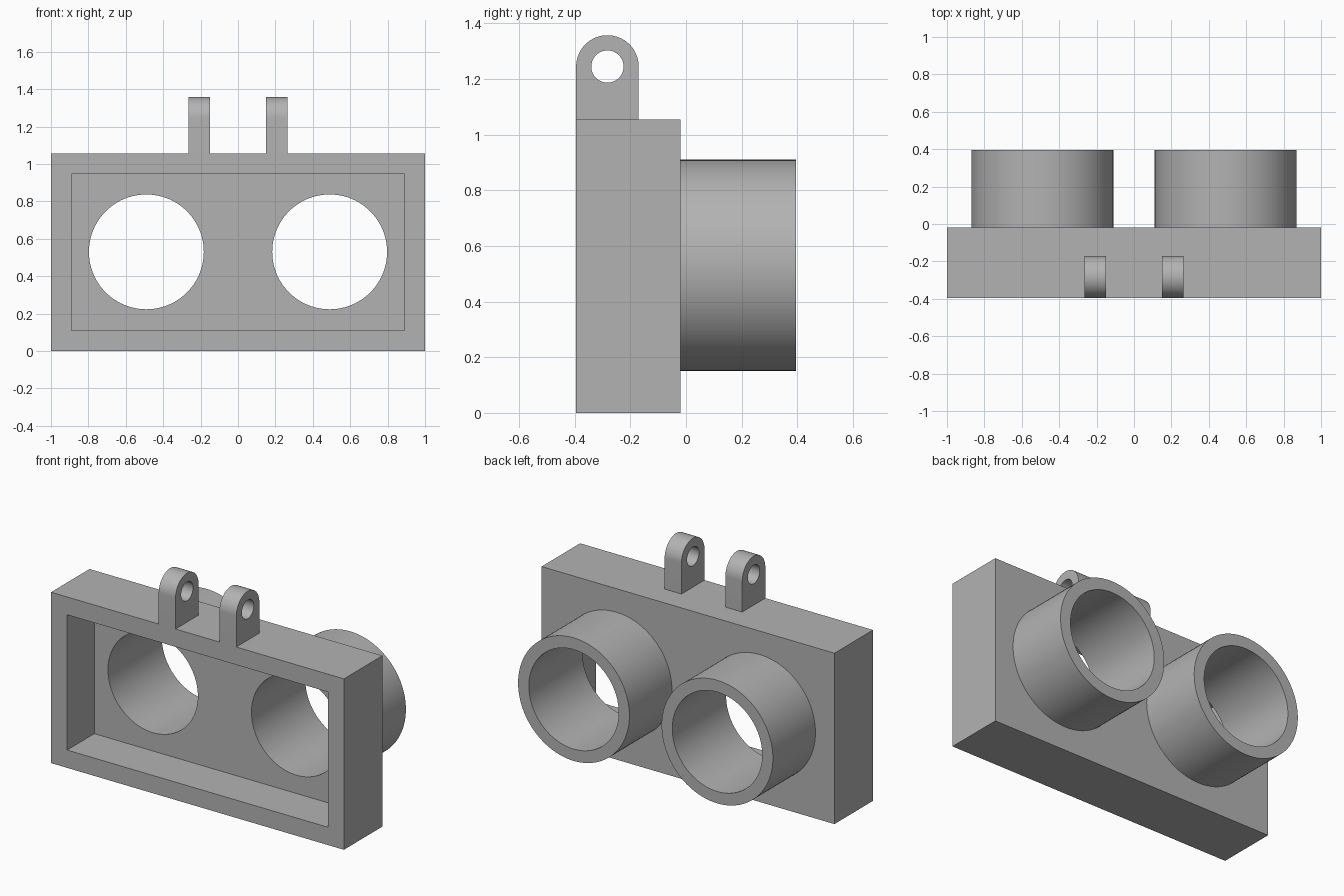
import bpy, bmesh, math
from mathutils import Matrix, Vector

old = bpy.data.objects.get("Cube")
if old:
    bpy.data.objects.remove(old)

# Key dimensions
FRONT, BACK, TUBE_END = -0.395, -0.02, 0.395
HEIGHT, RECESS_BACK, RIM = 1.055, -0.13, 0.11
TUBE_X, TUBE_Z, BORE_R, TUBE_R = 0.49, 0.53, 0.307, 0.38
LUG_Y, LUG_Z, LUG_R, PIN_R = -0.2825, 1.245, 0.1125, 0.058
SEGMENTS = 96

grey = bpy.data.materials.new("plain grey")
grey.use_nodes = True
colour = (0.45, 0.45, 0.45, 1)
grey.diffuse_color = colour
grey.node_tree.nodes["Principled BSDF"].inputs["Base Color"].default_value = colour


def make(name, bm):
    bmesh.ops.recalc_face_normals(bm, faces=bm.faces)
    mesh = bpy.data.meshes.new(name)
    bm.to_mesh(mesh)
    bm.free()
    mesh.materials.append(grey)
    obj = bpy.data.objects.new(name, mesh)
    bpy.context.collection.objects.link(obj)
    return obj


def box(name, low, high):
    bm = bmesh.new()
    low, high = Vector(low), Vector(high)
    size = Matrix.Diagonal((*(high - low), 1))
    bmesh.ops.create_cube(bm, size=1, matrix=Matrix.Translation((low + high) / 2) @ size)
    return make(name, bm)


def prism(name, outline, offset):
    bm = bmesh.new()
    face = bm.faces.new([bm.verts.new(p) for p in outline])
    new = bmesh.ops.extrude_face_region(bm, geom=[face])["geom"]
    bmesh.ops.translate(bm, vec=offset, verts=[v for v in new if isinstance(v, bmesh.types.BMVert)])
    # The source face survives extrusion and closes the prism
    return make(name, bm)


def arc(count, sweep=2 * math.pi):
    return [(math.cos(sweep * i / count), math.sin(sweep * i / count)) for i in range(count + 1)]


def activate(obj):
    bpy.ops.object.select_all(action="DESELECT")
    obj.select_set(True)
    bpy.context.view_layer.objects.active = obj


def cut(obj, cutter):
    mod = obj.modifiers.new("cut", "BOOLEAN")
    mod.operation, mod.solver, mod.object = "DIFFERENCE", "EXACT", cutter
    activate(obj)
    bpy.ops.object.modifier_apply(modifier=mod.name)
    bpy.data.objects.remove(cutter)


def smooth(obj):
    activate(obj)
    bpy.ops.object.shade_smooth_by_angle(angle=math.radians(30))


# Housing with a rectangular front recess
housing = box("housing", (-1, FRONT, 0), (1, BACK, HEIGHT))
cut(housing, box("recess_cutter", (-1 + RIM, FRONT - 0.1, RIM),
                 (1 - RIM, RECESS_BACK, HEIGHT - RIM)))

for side, label in ((1, "left"), (-1, "right")):
    # Bore through the back plate
    ring = arc(SEGMENTS)[:-1]
    bore = [(side * TUBE_X + BORE_R * c, RECESS_BACK - 0.05, TUBE_Z + BORE_R * s) for c, s in ring]
    cut(housing, prism("bore_cutter", bore, (0, BACK - RECESS_BACK + 0.1, 0)))

    # Hollow tube behind the plate, open where it meets the bore
    bm = bmesh.new()
    loops = [[bm.verts.new((side * TUBE_X + r * c, y, TUBE_Z + r * s)) for c, s in ring]
             for r, y in ((TUBE_R, BACK), (TUBE_R, TUBE_END), (BORE_R, TUBE_END), (BORE_R, BACK))]
    for a, b in zip(loops, loops[1:]):
        for i in range(SEGMENTS):
            j = (i + 1) % SEGMENTS
            bm.faces.new((a[i], a[j], b[j], b[i]))
    smooth(make(label + "_tube", bm))

    # Round-topped hinge lug with a pin hole
    x0, x1 = sorted((side * 0.15, side * 0.265))
    outline = [(x0, LUG_Y + LUG_R * c, LUG_Z + LUG_R * s) for c, s in arc(32, math.pi)]
    outline += [(x0, LUG_Y - LUG_R, HEIGHT), (x0, LUG_Y + LUG_R, HEIGHT)]
    lug = prism(label + "_hinge_lug", outline, (x1 - x0, 0, 0))
    pin = [(x0 - 0.05, LUG_Y + PIN_R * c, LUG_Z + PIN_R * s) for c, s in arc(48)[:-1]]
    cut(lug, prism("pin_cutter", pin, (x1 - x0 + 0.1, 0, 0)))
    smooth(lug)

smooth(housing)
